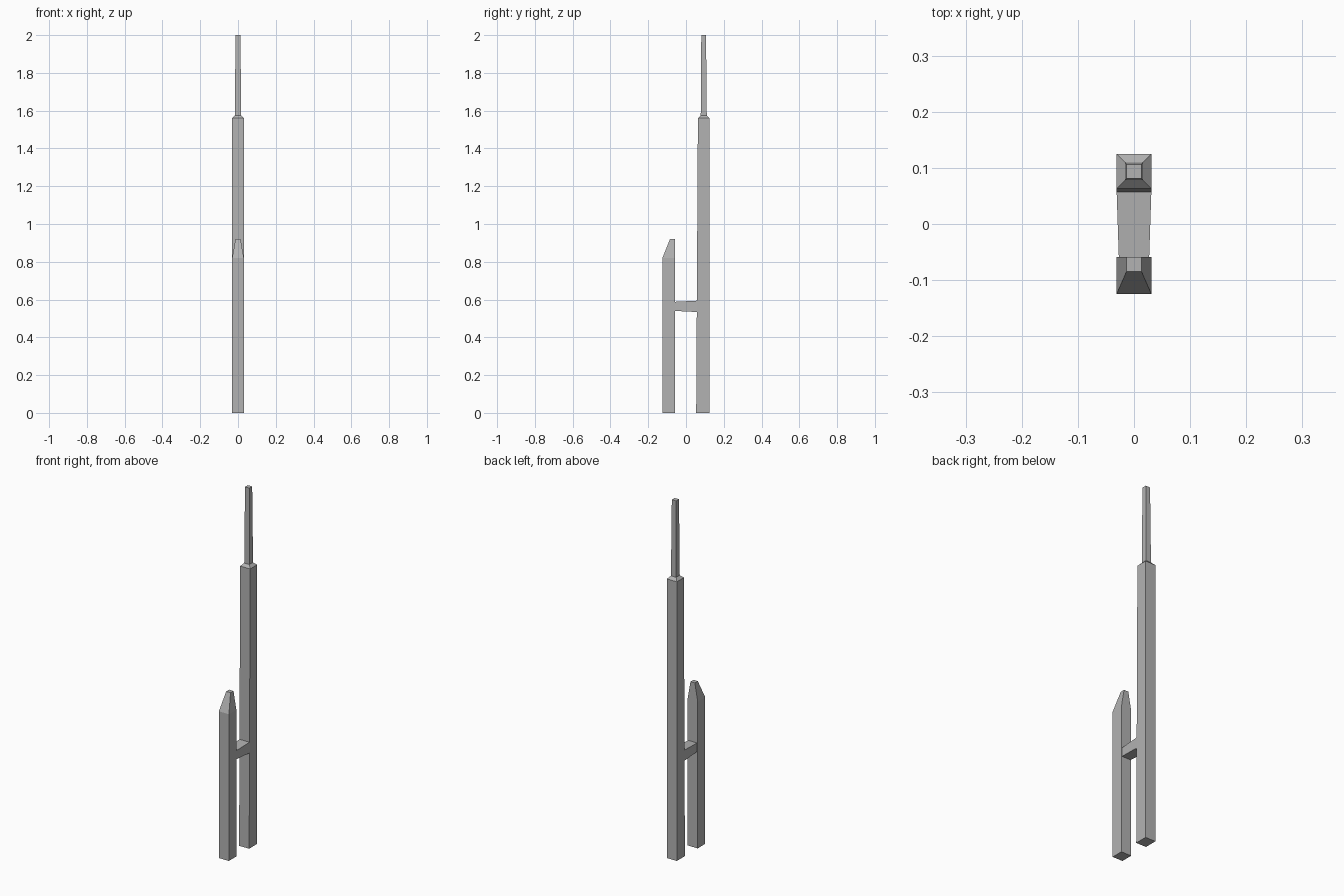
import bpy

if "Cube" in bpy.data.objects:
    bpy.data.objects.remove(bpy.data.objects["Cube"])

grey = bpy.data.materials.new("concrete_grey")
grey.diffuse_color = (0.45, 0.45, 0.45, 1)
grey.use_nodes = True
grey.node_tree.nodes["Principled BSDF"].inputs["Base Color"].default_value = grey.diffuse_color


def loft(name, rings):
    """Solid through four-cornered rings, closed at both ends."""
    verts = [v for ring in rings for v in ring]
    faces = [(3, 2, 1, 0)]
    for r in range(len(rings) - 1):
        a = r * 4
        for i in range(4):
            j = (i + 1) % 4
            faces.append((a + i, a + j, a + 4 + j, a + 4 + i))
    n = len(verts)
    faces.append((n - 4, n - 3, n - 2, n - 1))
    mesh = bpy.data.meshes.new(name)
    mesh.from_pydata(verts, [], faces)
    mesh.materials.append(grey)
    obj = bpy.data.objects.new(name, mesh)
    bpy.context.collection.objects.link(obj)
    return obj


def level(z, half, y0, y1):
    """Horizontal rectangle."""
    return [(-half, y0, z), (half, y0, z), (half, y1, z), (-half, y1, z)]


def section(y, half, z0, z1):
    """Upright rectangle facing along y."""
    return [(-half, y, z0), (-half, y, z1), (half, y, z1), (half, y, z0)]


# Tall tower with sloped shoulder and tapering spire
loft("tall_tower", [
    level(0, 0.031, 0.054, 0.125),
    level(1.56, 0.031, 0.063, 0.125),
    level(1.575, 0.016, 0.078, 0.110),
    level(2.0, 0.0135, 0.081, 0.106),
])

# Short tower with a top tapering towards its back face
loft("short_tower", [
    level(0, 0.031, -0.125, -0.059),
    level(0.82, 0.031, -0.125, -0.059),
    level(0.92, 0.0135, -0.085, -0.059),
])

# Bridge joining the towers, slightly wider at the tall one
loft("bridge", [
    section(-0.061, 0.027, 0.54, 0.588),
    section(0.059, 0.031, 0.534, 0.594),
])
